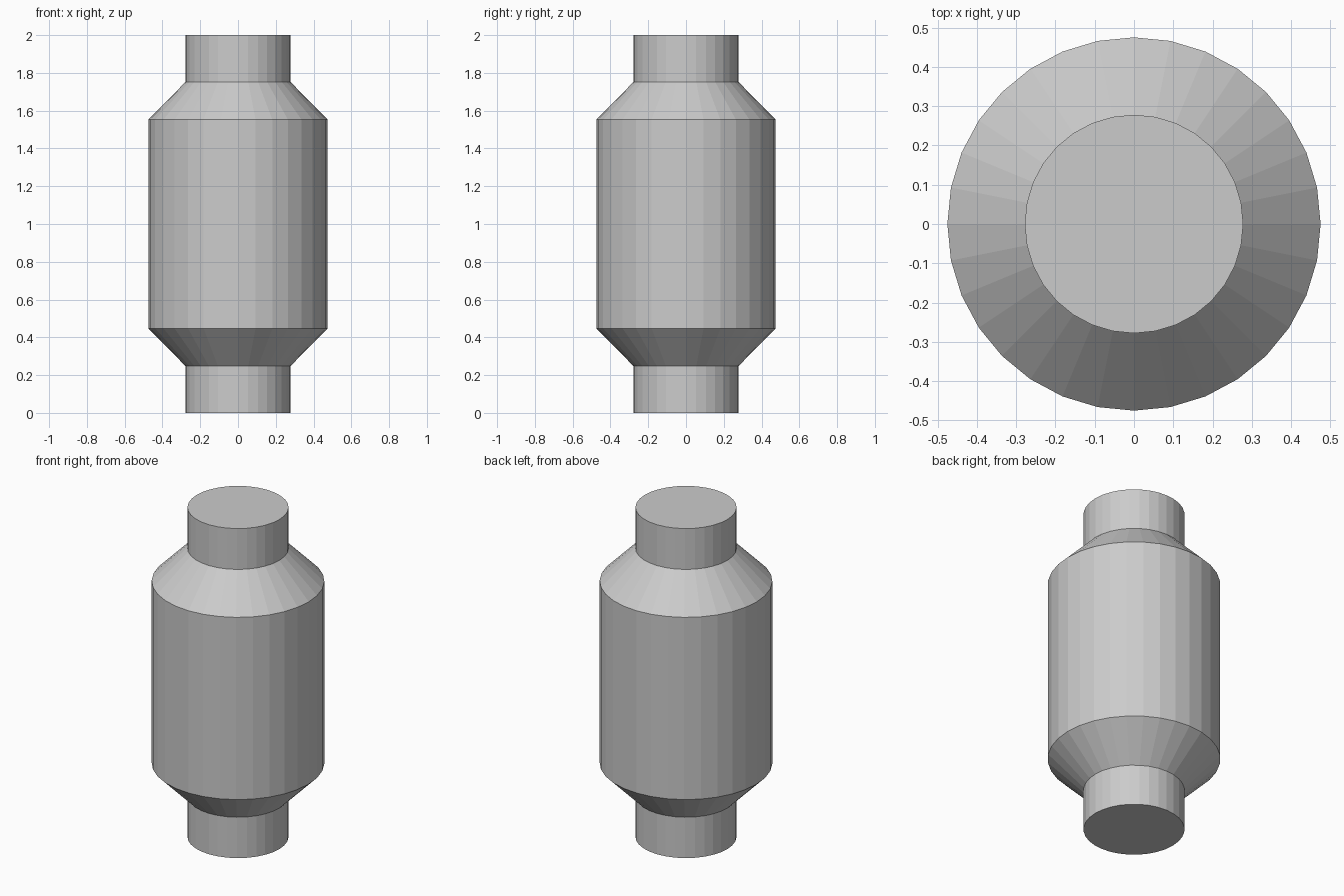
import bpy, bmesh
from math import cos, sin, tau

if "Cube" in bpy.data.objects:
    bpy.data.objects.remove(bpy.data.objects["Cube"])

SIDES = 32
NECK, BODY = 0.278, 0.475

# Lower half of the (radius, height) profile, mirrored about mid height
lower = [(NECK, 0.0), (NECK, 0.248), (BODY, 0.447)]
profile = lower + [(r, 2.0 - z) for r, z in reversed(lower)]

bm = bmesh.new()
rings = [[bm.verts.new((r * cos(tau * i / SIDES), r * sin(tau * i / SIDES), z))
          for i in range(SIDES)] for r, z in profile]

# Walls: necks, tapered shoulders and main barrel
for low, high in zip(rings, rings[1:]):
    for i in range(SIDES):
        j = (i + 1) % SIDES
        bm.faces.new((low[i], low[j], high[j], high[i]))

# Flat end caps
bm.faces.new(rings[0][::-1])
bm.faces.new(rings[-1])

mesh = bpy.data.meshes.new("canister_body")
bm.to_mesh(mesh)
bm.free()
bpy.context.collection.objects.link(bpy.data.objects.new("canister_body", mesh))
